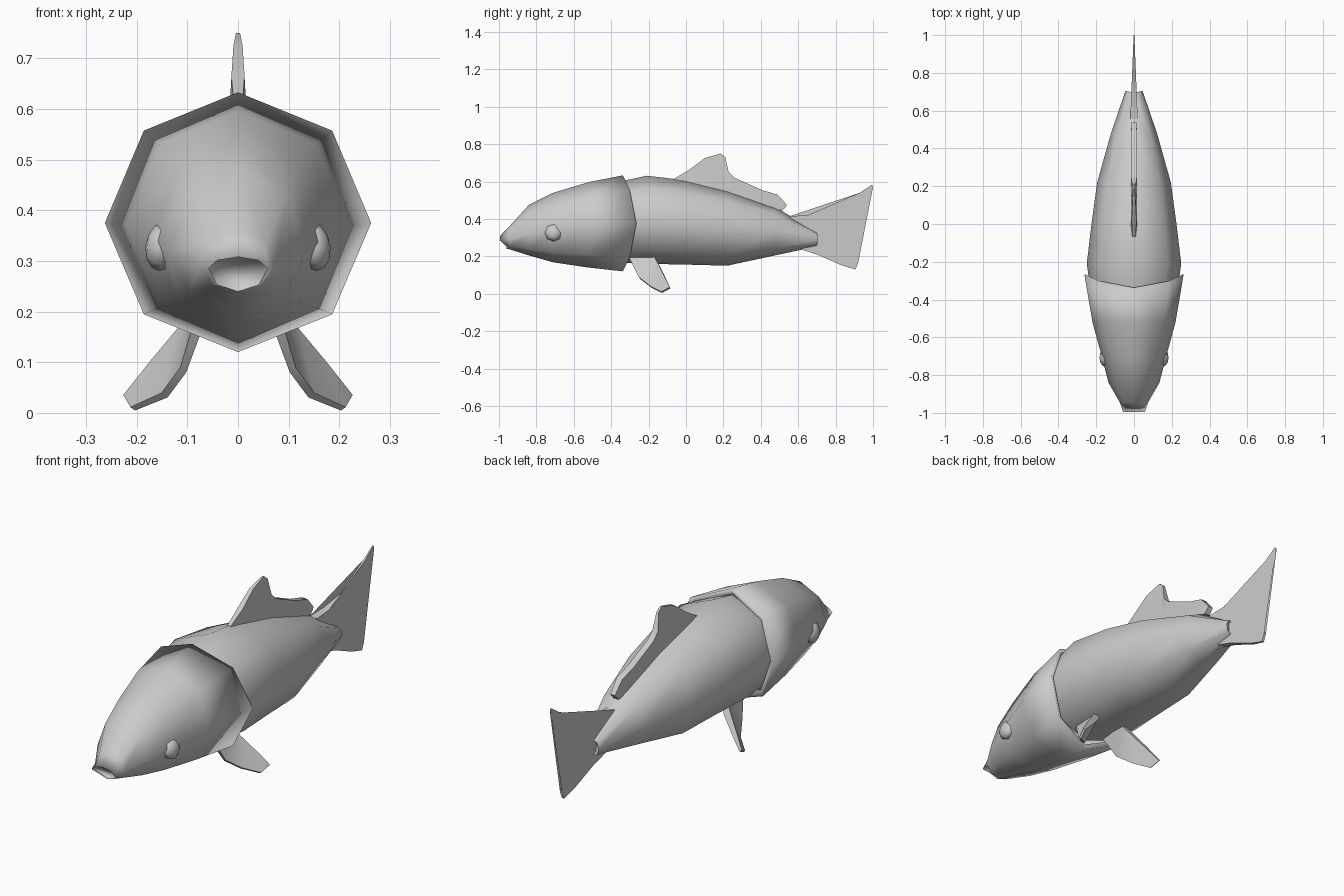
import bpy, bmesh, math
from mathutils import Vector

if "Cube" in bpy.data.objects:
    bpy.data.objects.remove(bpy.data.objects["Cube"], do_unlink=True)

GREY = (0.6, 0.6, 0.6, 1.0)
grey = bpy.data.materials.new("plain grey")
grey.use_nodes = True
grey.diffuse_color = GREY
grey.node_tree.nodes["Principled BSDF"].inputs["Base Color"].default_value = GREY


def finish(bm, name, angle=None):
    """Turn a bmesh into a smooth shaded object."""
    bmesh.ops.recalc_face_normals(bm, faces=bm.faces)
    mesh = bpy.data.meshes.new(name)
    bm.to_mesh(mesh)
    bm.free()
    mesh.materials.append(grey)
    obj = bpy.data.objects.new(name, mesh)
    bpy.context.collection.objects.link(obj)
    for p in mesh.polygons:
        p.use_smooth = True
    if angle:
        bpy.ops.object.select_all(action='DESELECT')
        obj.select_set(True)
        bpy.context.view_layer.objects.active = obj
        bpy.ops.object.shade_smooth_by_angle(angle=math.radians(angle))
    return obj


def loft(stations):
    """Skin eight-sided rings: (y, half width, top, bottom, middle, y shift at top and bottom)."""
    bm = bmesh.new()
    rings = []
    for y, w, top, bottom, mid, shift in stations:
        ring = []
        for i in range(8):
            a = i * math.pi / 4
            s = math.sin(a)
            z = mid + s * ((top - mid) if s > 0 else (mid - bottom))
            ring.append(bm.verts.new((w * math.cos(a), y + shift * s * s, z)))
        rings.append(ring)
    for a, b in zip(rings, rings[1:]):
        for i in range(8):
            j = (i + 1) % 8
            bm.faces.new((a[i], a[j], b[j], b[i]))
    return bm, rings


def fin(name, outline, direction):
    """Slab from outline points (x, y, z, half thickness)."""
    bm = bmesh.new()
    d = Vector(direction).normalized()
    sides = []
    for sign in (1, -1):
        sides.append([bm.verts.new(Vector(p[:3]) + d * p[3] * sign) for p in outline])
    a, b = sides
    n = len(a)
    caps = [bm.faces.new(a), bm.faces.new(b[::-1])]
    for i in range(n):
        j = (i + 1) % n
        bm.faces.new((a[j], a[i], b[i], b[j]))
    bmesh.ops.triangulate(bm, faces=caps)
    return finish(bm, name, 50)


# Head: tapered shell with an angled rear rim folded inward
bm, rings = loft([
    (-0.975, 0.058, 0.308, 0.24, 0.285, 0),
    (-0.945, 0.075, 0.36, 0.238, 0.29, 0),
    (-0.84, 0.135, 0.475, 0.205, 0.32, 0),
    (-0.71, 0.168, 0.54, 0.168, 0.345, 0),
    (-0.52, 0.22, 0.597, 0.14, 0.37, 0),
    (-0.265, 0.263, 0.633, 0.12, 0.375, -0.072),
    (-0.285, 0.235, 0.605, 0.148, 0.375, -0.06),
])
# Overhanging upper lip and recessed mouth
for v in rings[0]:
    v.co.y += -0.02 if v.co.z > 0.28 else 0.015
mouth = bm.faces.new(rings[0])
bmesh.ops.inset_individual(bm, faces=[mouth], thickness=0.008, depth=0)
for v in mouth.verts:
    v.co.y += 0.014
finish(bm, "head")

# Body: tapers towards the tail, with a hollowed end
bm, rings = loft([
    (-0.34, 0.232, 0.603, 0.165, 0.38, 0),
    (-0.21, 0.25, 0.631, 0.16, 0.385, 0),
    (0.0, 0.225, 0.607, 0.156, 0.375, 0),
    (0.22, 0.195, 0.553, 0.15, 0.35, 0),
    (0.48, 0.122, 0.463, 0.206, 0.33, 0),
    (0.705, 0.045, 0.33, 0.252, 0.293, -0.008),
    (0.685, 0.032, 0.32, 0.262, 0.293, 0),
])
bm.faces.new(rings[0])
bm.faces.new(rings[-1])
finish(bm, "body", 70)

# Dorsal fin
dorsal = [(-0.08, 0.605, .008), (0.02, 0.665, .013), (0.10, 0.725, .009),
          (0.185, 0.75, .004), (0.21, 0.73, .006), (0.228, 0.65, .014),
          (0.26, 0.62, .015), (0.41, 0.553, .016), (0.49, 0.53, .015),
          (0.54, 0.473, .012), (0.515, 0.445, .014), (0.46, 0.455, .017),
          (0.22, 0.535, .017), (0.0, 0.59, .017)]
fin("dorsal_fin", [(0, y, z, t) for y, z, t in dorsal], (1, 0, 0))

# Forked tail fin, thinning towards the rear
tail = [(0.555, 0.415), (0.65, 0.42), (0.77, 0.44), (0.93, 0.54), (0.993, 0.583),
        (1.0, 0.572), (0.92, 0.45), (0.84, 0.34), (0.92, 0.163), (0.905, 0.13),
        (0.83, 0.153), (0.70, 0.21), (0.60, 0.242), (0.58, 0.30)]
fin("tail_fin", [(0, y, z, 0.002 + 0.04 * (1.0 - y)) for y, z in tail], (1, 0, 0))

# Paired lower fins and eyes
lower = [(0.075, -0.30, 0.185, .012), (0.108, -0.25, 0.085, .008), (0.145, -0.185, 0.035, .008),
         (0.208, -0.13, 0.008, .006), (0.222, -0.085, 0.032, .006),
         (0.165, -0.115, 0.095, .012), (0.11, -0.145, 0.155, .016), (0.075, -0.17, 0.20, .016)]
for side, s in (("left", 1), ("right", -1)):
    fin(side + "_lower_fin", [(s * x, y, z, t) for x, y, z, t in lower], (s * 0.75, -0.35, 0.55))

    bm = bmesh.new()
    bmesh.ops.create_uvsphere(bm, u_segments=8, v_segments=6, radius=1)
    for v in bm.verts:
        x, y, z = v.co
        v.co = (s * (0.155 + 0.032 * z) - s * 0.008 * (y + 1) * 0.5,
                -0.708 + 0.048 * x, 0.328 + 0.048 * y)
    finish(bm, side + "_eye")
